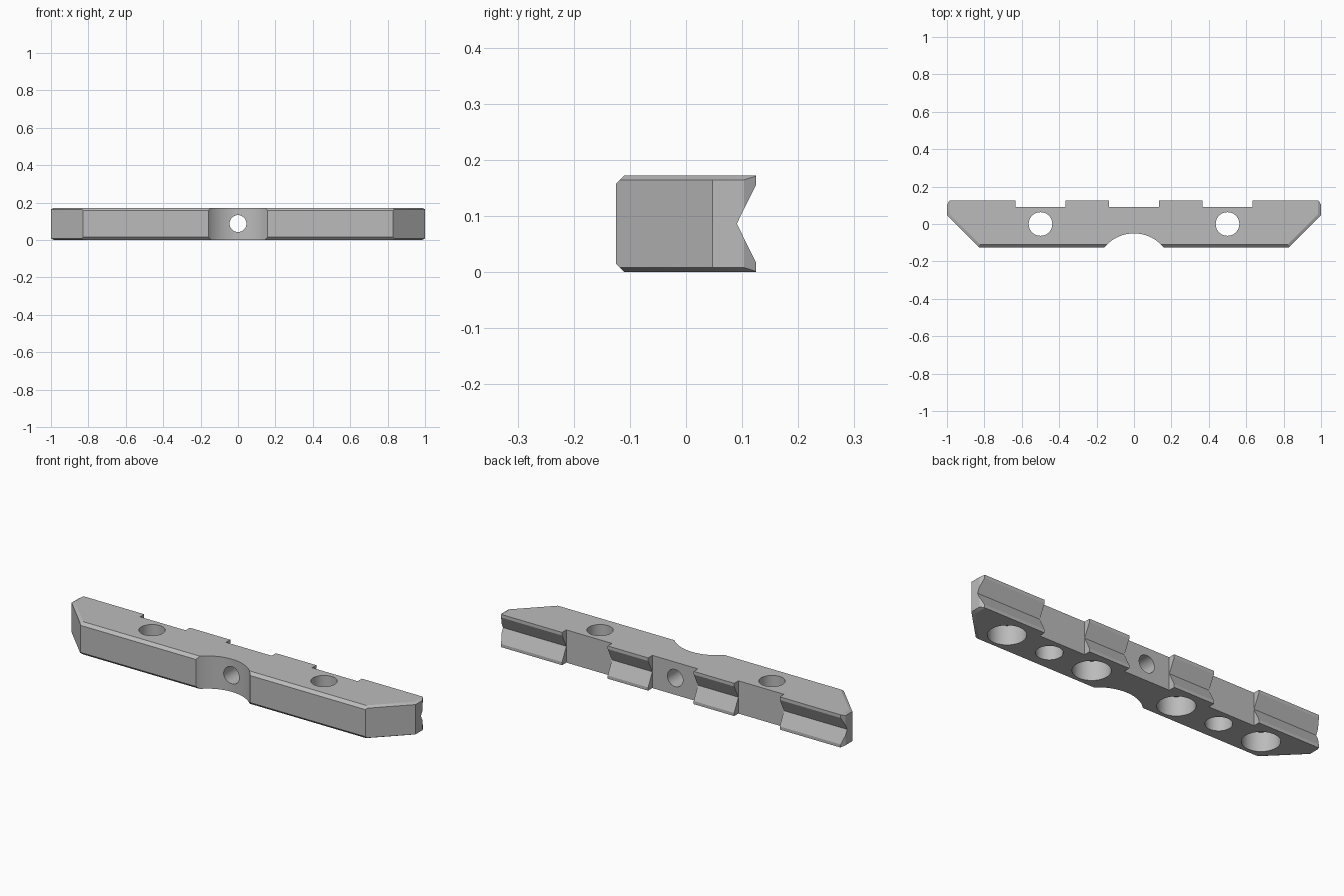
import bpy, bmesh
from math import radians
from mathutils import Vector, Matrix

if "Cube" in bpy.data.objects:
    bpy.data.objects.remove(bpy.data.objects["Cube"], do_unlink=True)

HEIGHT, HALF_DEPTH = 0.172, 0.125
MID = HEIGHT / 2


def finish(name, bm):
    mesh = bpy.data.meshes.new(name)
    bmesh.ops.recalc_face_normals(bm, faces=bm.faces)
    bm.to_mesh(mesh)
    bm.free()
    obj = bpy.data.objects.new(name, mesh)
    bpy.context.collection.objects.link(obj)
    return obj


def box(bm, centre, size):
    matrix = Matrix.Translation(centre) @ Matrix.Diagonal((*size, 1))
    bmesh.ops.create_cube(bm, size=1, matrix=matrix)


def slice_off(bm, point, normal):
    # trim everything beyond a plane and cap the cut
    geom = bm.verts[:] + bm.edges[:] + bm.faces[:]
    cut = bmesh.ops.bisect_plane(bm, geom=geom, plane_co=point, plane_no=normal,
                                 dist=1e-6, clear_outer=True)
    edges = [e for e in cut["geom_cut"] if isinstance(e, bmesh.types.BMEdge)]
    bmesh.ops.contextual_create(bm, geom=edges)


def cylinder(name, centre, radius, depth, axis="Z"):
    bm = bmesh.new()
    turn = Matrix.Rotation(radians(90), 4, "X") if axis == "Y" else Matrix()
    bmesh.ops.create_cone(bm, cap_ends=True, segments=64, radius1=radius, radius2=radius,
                          depth=depth, matrix=Matrix.Translation(centre) @ turn)
    return finish(name, bm)


def carve(target, cutter):
    cutter.hide_render = True
    mod = target.modifiers.new("cut", "BOOLEAN")
    mod.operation, mod.solver, mod.object = "DIFFERENCE", "EXACT", cutter
    bpy.context.view_layer.objects.active = target
    bpy.ops.object.modifier_apply(modifier=mod.name)
    bpy.data.objects.remove(cutter, do_unlink=True)


# Bar blank with slanted ends and chamfered edges
bm = bmesh.new()
box(bm, (0, 0, MID), (2, 2 * HALF_DEPTH, HEIGHT))
for side in (-1, 1):
    slant = Vector((side, -1, 0)).normalized()
    slant_point = Vector((side, 0.047, 0))
    slice_off(bm, slant_point, slant)
    slice_off(bm, (side, 0.103, 0), (side * 0.022, 0.013, 0))
    for up in (-1, 1):
        z = MID + up * (MID - 0.008)
        tilt = Vector((0, 0, up * 0.015))
        slice_off(bm, slant_point + Vector((0, 0, z)), slant * 0.008 + tilt)
        slice_off(bm, (side, 0, z), Vector((side * 0.008, 0, 0)) + tilt)
for up in (-1, 1):
    slice_off(bm, (0, -HALF_DEPTH, MID + up * (MID - 0.015)), (0, -1, up))
bar = finish("mounting_bar", bm)

# V groove along the back
bm = bmesh.new()
profile = [(0.0905, 0), (0.161, -0.142), (0.161, 0.142)]
face = bm.faces.new([bm.verts.new((-1.2, y, MID + z)) for y, z in profile])
out = bmesh.ops.extrude_face_region(bm, geom=[face])
bmesh.ops.translate(bm, vec=(2.4, 0, 0),
                    verts=[v for v in out["geom"] if isinstance(v, bmesh.types.BMVert)])
carve(bar, finish("groove_cutter", bm))

# Shallow notches in the back
for x in (-0.5, 0, 0.5):
    bm = bmesh.new()
    box(bm, (x, 0.19, MID), (0.265, 0.2, 0.4))
    carve(bar, finish("notch_cutter", bm))

# Curved recess in the front and the cross hole behind it
carve(bar, cylinder("recess_cutter", (0, -0.254, MID), 0.204, 0.4))
carve(bar, cylinder("cross_hole_cutter", (0, 0, 0.088), 0.045, 0.6, "Y"))

# Through holes, each between two blind pockets in the underside
for side in (-1, 1):
    carve(bar, cylinder("bolt_hole_cutter", (side * 0.5, 0, MID), 0.063, 0.4))
    for x in (0.25, 0.75):
        carve(bar, cylinder("pocket_cutter", (side * x, 0, 0), 0.089, 0.2))

# Single grey finish
grey = bpy.data.materials.new("grey metal")
grey.use_nodes = True
colour = (0.5, 0.5, 0.5, 1)
grey.diffuse_color = colour
grey.node_tree.nodes["Principled BSDF"].inputs["Base Color"].default_value = colour
bar.data.materials.clear()
bar.data.materials.append(grey)
for poly in bar.data.polygons:
    poly.material_index = 0

bpy.ops.object.select_all(action="DESELECT")
bar.select_set(True)
bpy.context.view_layer.objects.active = bar
bpy.ops.object.shade_smooth_by_angle(angle=radians(25))
